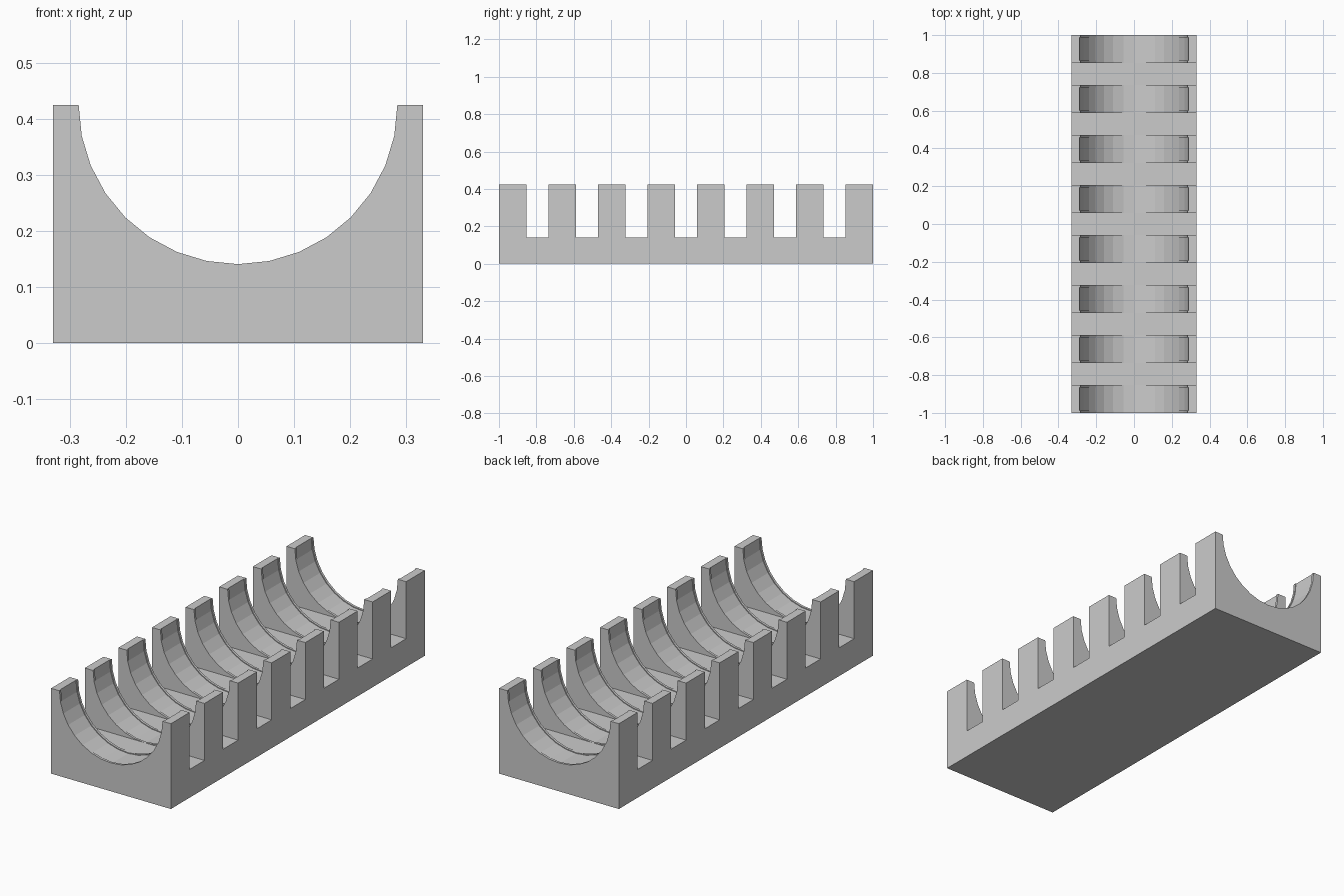
import bpy, bmesh
from math import sin, cos, pi

if "Cube" in bpy.data.objects:
    bpy.data.objects.remove(bpy.data.objects["Cube"])

HALF_W, TOP, RADIUS = 0.33, 0.425, 0.284
FLOOR = TOP - RADIUS
RIBS, RIB_LEN, LIP, RECESS = 8, 0.147, 0.012, 0.004
SEGS = 16


def profile(radius=None):
    """Cross-section outline; without a radius it is the flat slot section."""
    top = TOP if radius else FLOOR
    pts = [(-HALF_W, 0), (HALF_W, 0), (HALF_W, FLOOR), (HALF_W, top)]
    for i in range(SEGS + 1):
        a = pi * i / SEGS
        r = radius or RADIUS
        pts.append((r * cos(a), TOP - r * sin(a) if radius else FLOOR))
    return pts + [(-HALF_W, top), (-HALF_W, FLOOR)]


lip, groove, slot = profile(RADIUS), profile(RADIUS + RECESS), profile()

# Stations along the length: each rib has a thin lip at both ends
stations = []
pitch = (2 - RIB_LEN) / (RIBS - 1)
for i in range(RIBS):
    a = -1 + i * pitch
    b = a + RIB_LEN
    if i:
        stations.append((a, slot))
    stations += [(a, lip), (a + LIP, lip), (a + LIP, groove),
                 (b - LIP, groove), (b - LIP, lip), (b, lip)]
    if i < RIBS - 1:
        stations.append((b, slot))

# Loft the stations into one solid cradle
bm = bmesh.new()
rings = [[bm.verts.new((x, y, z)) for x, z in pts] for y, pts in stations]
n = len(lip)
for r0, r1 in zip(rings, rings[1:]):
    for j in range(n):
        k = (j + 1) % n
        bm.faces.new((r0[j], r0[k], r1[k], r1[j]))
bm.faces.new(rings[0][::-1])
bm.faces.new(rings[-1])
bmesh.ops.remove_doubles(bm, verts=bm.verts[:], dist=1e-5)
bmesh.ops.dissolve_degenerate(bm, dist=1e-5, edges=bm.edges[:])
bmesh.ops.recalc_face_normals(bm, faces=bm.faces[:])

mesh = bpy.data.meshes.new("ribbed_cradle")
bm.to_mesh(mesh)
bm.free()
bpy.context.collection.objects.link(bpy.data.objects.new("ribbed_cradle", mesh))
